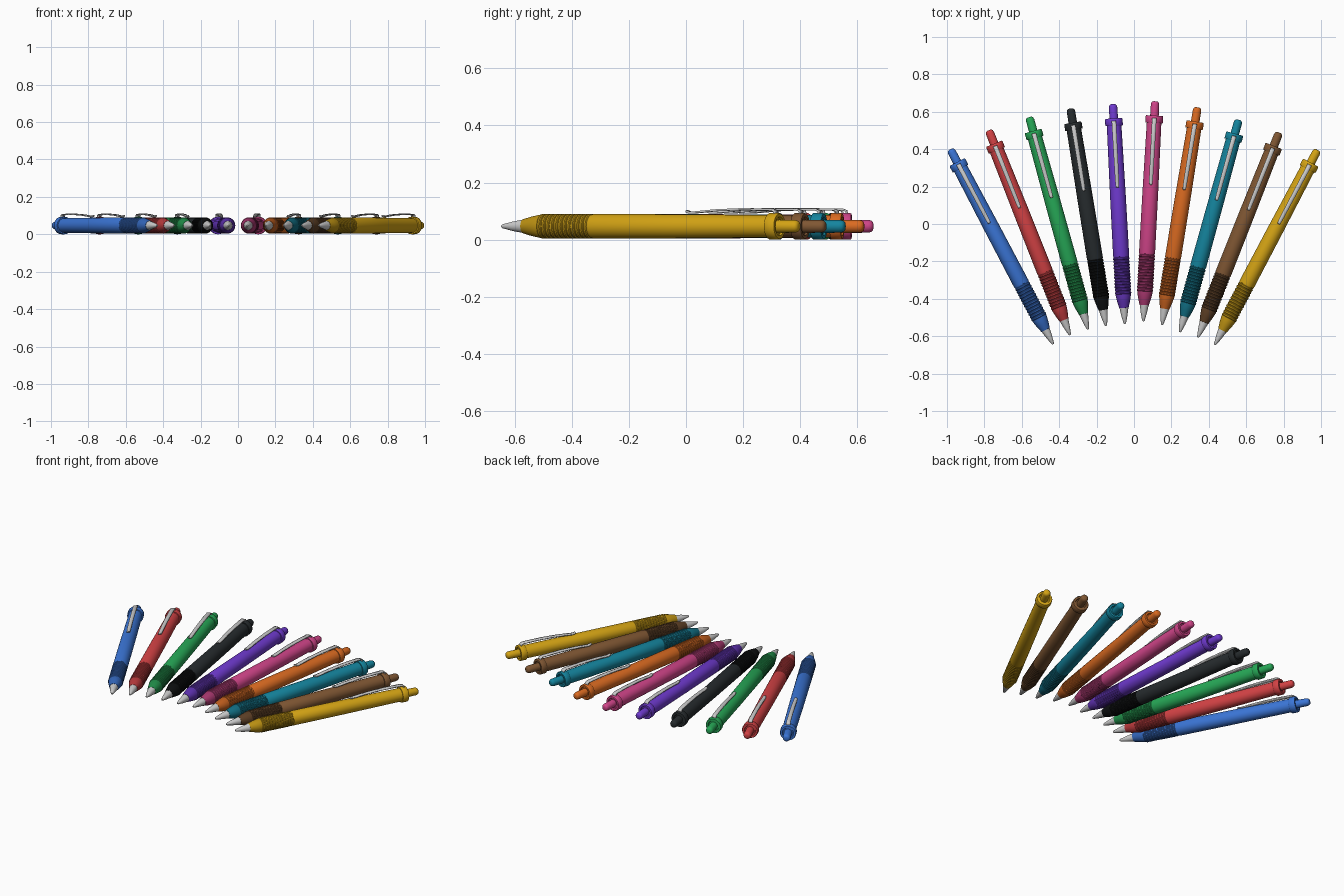
import bpy, bmesh, math

if "Cube" in bpy.data.objects:
    bpy.data.objects.remove(bpy.data.objects["Cube"])

AXIS_Z = 0.047   # height of every pen axis above the table
SIDES = 32


def linear(c):
    return tuple(v / 12.92 if v <= 0.04045 else ((v + 0.055) / 1.055) ** 2.4 for v in c)


def material(name, rgb):
    m = bpy.data.materials.new(name)
    m.diffuse_color = (*linear(rgb), 1)
    m.use_nodes = True
    m.node_tree.nodes["Principled BSDF"].inputs["Base Color"].default_value = m.diffuse_color
    return m


def add_object(name, bm, mat, tip, angle):
    bmesh.ops.recalc_face_normals(bm, faces=bm.faces)
    me = bpy.data.meshes.new(name)
    bm.to_mesh(me)
    bm.free()
    me.shade_smooth()
    me.set_sharp_from_angle(angle=math.radians(35))
    me.materials.append(mat)
    ob = bpy.data.objects.new(name, me)
    bpy.context.collection.objects.link(ob)
    ob.location = (tip[0], tip[1], AXIS_Z)
    ob.rotation_euler.z = angle
    return ob


def lathe(profile):
    """Closed turned part along local y; profile holds (distance from tip, radius)."""
    bm = bmesh.new()
    rings = []
    for t, r in profile:
        rings.append([bm.verts.new((r * math.cos(2 * math.pi * k / SIDES), t,
                                    r * math.sin(2 * math.pi * k / SIDES)))
                      for k in range(SIDES)])
    for a, b in zip(rings, rings[1:]):
        for k in range(SIDES):
            j = (k + 1) % SIDES
            bm.faces.new((a[k], a[j], b[j], b[k]))
    bm.faces.new(rings[0])
    bm.faces.new(rings[-1])
    return bm


def clip_strip(path):
    """Bent ribbon; path holds (distance from tip, height over axis, half width)."""
    bm = bmesh.new()
    rows = [[bm.verts.new((s * w, t, z)) for s in (-1, 1)] for t, z, w in path]
    for a, b in zip(rows, rows[1:]):
        bm.faces.new((a[0], a[1], b[1], b[0]))
    return bm


# turned profiles
TIP = [(0.0, 0.004), (0.005, 0.007), (0.045, 0.0165), (0.088, 0.024)]
GRIP = [(0.086, 0.020), (0.087, 0.025), (0.12, 0.034), (0.155, 0.041)]
RIDGES = 12
PITCH = (0.36 - 0.16) / RIDGES
for i in range(RIDGES):
    t = 0.16 + i * PITCH
    GRIP += [(t, 0.0405), (t + PITCH * 0.2, 0.0435),
             (t + PITCH * 0.6, 0.0435), (t + PITCH * 0.8, 0.0405)]
GRIP += [(0.362, 0.0405)]
BARREL = [(0.360, 0.038), (0.361, 0.0415), (0.366, 0.043), (0.70, 0.042), (1.066, 0.039)]
COLLAR = [(1.062, 0.036), (1.062, 0.045), (1.065, 0.047), (1.096, 0.047),
          (1.101, 0.044), (1.101, 0.033), (1.094, 0.030)]
BUTTON = [(1.085, 0.023), (1.160, 0.0225), (1.170, 0.020), (1.176, 0.015), (1.178, 0.008)]
CLIP = [(1.074, 0.035, 0.012), (1.085, 0.046, 0.012), (1.083, 0.054, 0.012),
        (1.070, 0.059, 0.012), (0.95, 0.060, 0.0115), (0.85, 0.056, 0.011),
        (0.775, 0.0495, 0.0105), (0.755, 0.0475, 0.010), (0.742, 0.049, 0.009),
        (0.732, 0.053, 0.007)]

# colour name, colour, tip x, tip y
PENS = [("blue", (0.23, 0.46, 0.84), -0.432, -0.643),
        ("red", (0.83, 0.26, 0.27), -0.342, -0.594),
        ("green", (0.15, 0.66, 0.34), -0.246, -0.564),
        ("black", (0.15, 0.17, 0.18), -0.150, -0.545),
        ("purple", (0.44, 0.23, 0.82), -0.049, -0.535),
        ("pink", (0.82, 0.27, 0.54), 0.050, -0.520),
        ("orange", (0.86, 0.42, 0.13), 0.150, -0.539),
        ("teal", (0.08, 0.52, 0.62), 0.246, -0.578),
        ("brown", (0.50, 0.34, 0.20), 0.342, -0.606),
        ("yellow", (0.83, 0.64, 0.08), 0.432, -0.646)]
GRIP_SHADE = {"blue": 0.87, "red": 0.87, "green": 0.85, "black": 0.35, "purple": 0.85,
              "pink": 0.8, "orange": 0.87, "teal": 0.82, "brown": 0.72, "yellow": 0.88}

metal = material("metal", (0.80, 0.80, 0.80))

for i, (name, rgb, x, y) in enumerate(PENS):
    angle = math.radians((4.5 - i) * 27.8 / 4.5)
    place = ((x, y), angle)
    body_mat = material(name + "_plastic", rgb)
    grip_mat = material(name + "_rubber", [c * GRIP_SHADE[name] for c in rgb])
    add_object(name + "_pen_tip", lathe(TIP), metal, *place)
    add_object(name + "_pen_grip", lathe(GRIP), grip_mat, *place)
    add_object(name + "_pen_barrel", lathe(BARREL), body_mat, *place)
    add_object(name + "_pen_collar", lathe(COLLAR), body_mat, *place)
    add_object(name + "_pen_button", lathe(BUTTON), body_mat, *place)
    # pocket clip with real thickness
    clip = add_object(name + "_pen_clip", clip_strip(CLIP), metal, *place)
    solid = clip.modifiers.new("thickness", "SOLIDIFY")
    solid.thickness = 0.007
    solid.offset = 0
